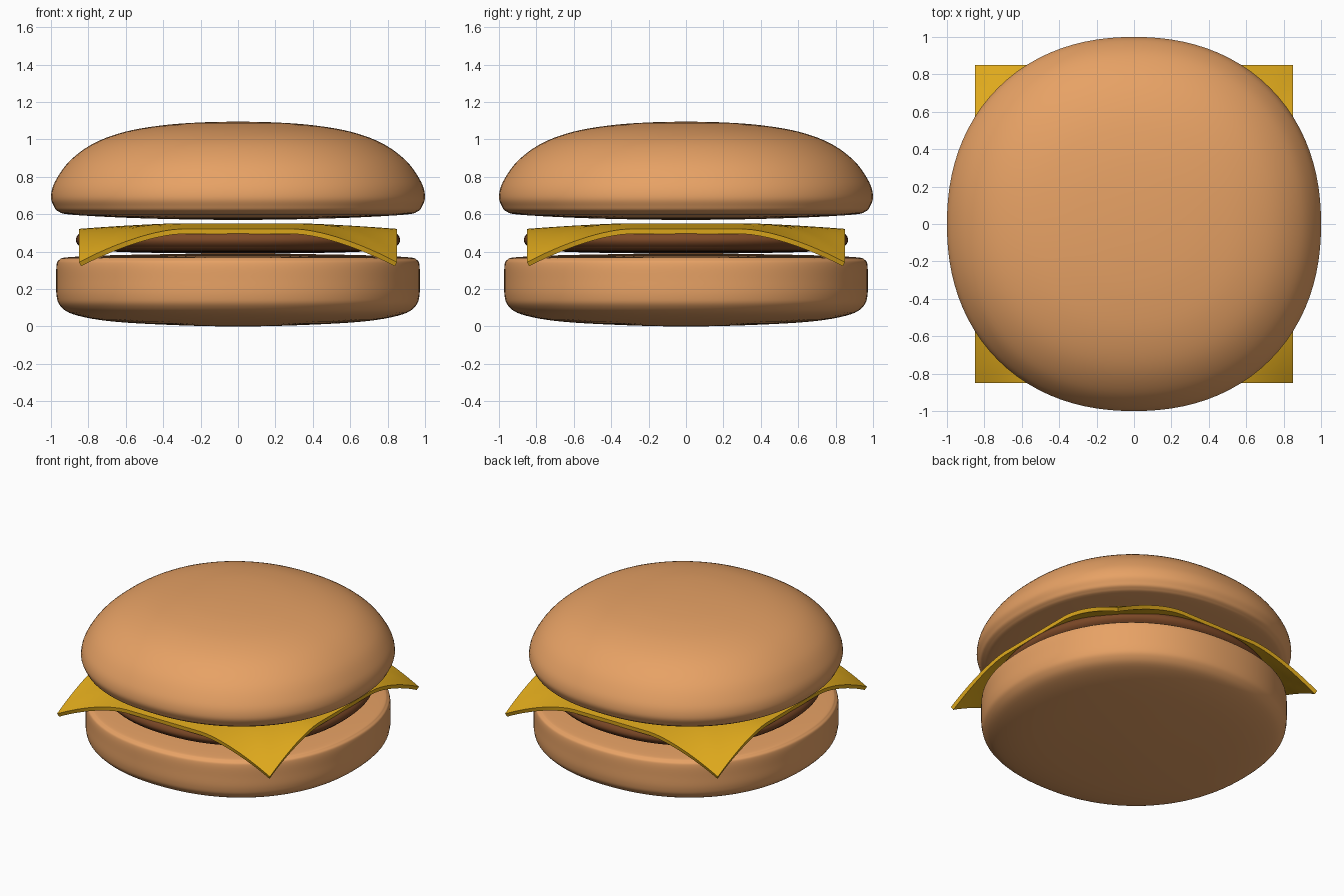
import bpy, bmesh, math

if "Cube" in bpy.data.objects:
    bpy.data.objects.remove(bpy.data.objects["Cube"])

SEG = 96


def material(name, color):
    m = bpy.data.materials.new(name)
    m.diffuse_color = (*color, 1)
    m.use_nodes = True
    m.node_tree.nodes["Principled BSDF"].inputs["Base Color"].default_value = m.diffuse_color
    return m


def finish(name, bm, mat):
    bmesh.ops.recalc_face_normals(bm, faces=bm.faces)
    me = bpy.data.meshes.new(name)
    bm.to_mesh(me)
    bm.free()
    me.materials.append(mat)
    ob = bpy.data.objects.new(name, me)
    bpy.context.collection.objects.link(ob)
    return ob


def smooth_profile(pts, steps=5):
    """Catmull-Rom curve through the profile points."""
    ext = [(-pts[1][0], pts[1][1])] + pts + [(-pts[-2][0], pts[-2][1])]
    out = []
    for a, b, c, d in zip(ext, ext[1:], ext[2:], ext[3:]):
        for k in range(steps):
            t = k / steps
            out.append(tuple(0.5 * (2*q + (r-p)*t + (2*p-5*q+4*r-s)*t*t + (3*q-p-3*r+s)*t**3)
                             for p, q, r, s in zip(a, b, c, d)))
    return out[1:]


def rounded_disc(name, pts, mat, n=2.18):
    """Sweep a profile around a slightly squared circle."""
    bm = bmesh.new()
    rings = []
    for r, z in smooth_profile(pts):
        ring = []
        for i in range(SEG):
            a = 2 * math.pi * i / SEG
            c, s = math.cos(a), math.sin(a)
            k = r / (abs(c)**n + abs(s)**n)**(1/n)
            ring.append(bm.verts.new((k*c, k*s, z)))
        rings.append(ring)
    for lo, hi in zip(rings, rings[1:]):
        for i in range(SEG):
            j = (i + 1) % SEG
            bm.faces.new((lo[i], lo[j], hi[j], hi[i]))
    for ring, z in ((rings[0], pts[0][1]), (rings[-1], pts[-1][1])):
        tip = bm.verts.new((0, 0, z))
        for i in range(SEG):
            bm.faces.new((ring[i], ring[(i + 1) % SEG], tip))
    return finish(name, bm, mat)


bun = material("bun_crust", (0.80, 0.36, 0.13))
meat = material("grilled_meat", (0.20, 0.065, 0.02))
yellow = material("cheese_yellow", (0.76, 0.41, 0.012))

# Buns and patty
rounded_disc("bottom_bun", [(0, 0), (0.4, 0.01), (0.7, 0.03), (0.88, 0.065), (0.95, 0.11),
                            (0.97, 0.165), (0.972, 0.25), (0.97, 0.33), (0.955, 0.357),
                            (0.9, 0.371), (0.6, 0.383), (0, 0.39)], bun)
rounded_disc("patty", [(0, 0.39), (0.5, 0.395), (0.79, 0.408), (0.845, 0.427), (0.867, 0.46),
                       (0.85, 0.495), (0.8, 0.512), (0.5, 0.521), (0, 0.525)], meat)
rounded_disc("top_bun", [(0, 0.57), (0.5, 0.578), (0.88, 0.597), (0.96, 0.615), (0.985, 0.645),
                         (1, 0.695), (0.978, 0.775), (0.9, 0.885), (0.77, 0.98), (0.6, 1.042),
                         (0.4, 1.076), (0.2, 1.091), (0, 1.095)], bun)

# Cheese slice with drooping corners
bm = bmesh.new()
bmesh.ops.create_grid(bm, x_segments=34, y_segments=34, size=0.85)
for v in bm.verts:
    tx, ty = (max(0, (abs(c) - 0.3) / 0.55) for c in v.co.xy)
    v.co.z = 0.552 - 0.03 * max(tx, ty)**1.4 - 0.178 * (tx * ty)**1.6
cheese = finish("cheese_slice", bm, yellow)
mod = cheese.modifiers.new("thickness", 'SOLIDIFY')
mod.thickness = 0.027
mod.offset = -1
bpy.context.view_layer.objects.active = cheese
cheese.select_set(True)
bpy.ops.object.modifier_apply(modifier=mod.name)

# Smooth shading that keeps the cheese rim crisp
for ob in list(bpy.context.collection.objects):
    bpy.ops.object.select_all(action='DESELECT')
    ob.select_set(True)
    bpy.context.view_layer.objects.active = ob
    bpy.ops.object.shade_smooth_by_angle(angle=math.radians(40))
